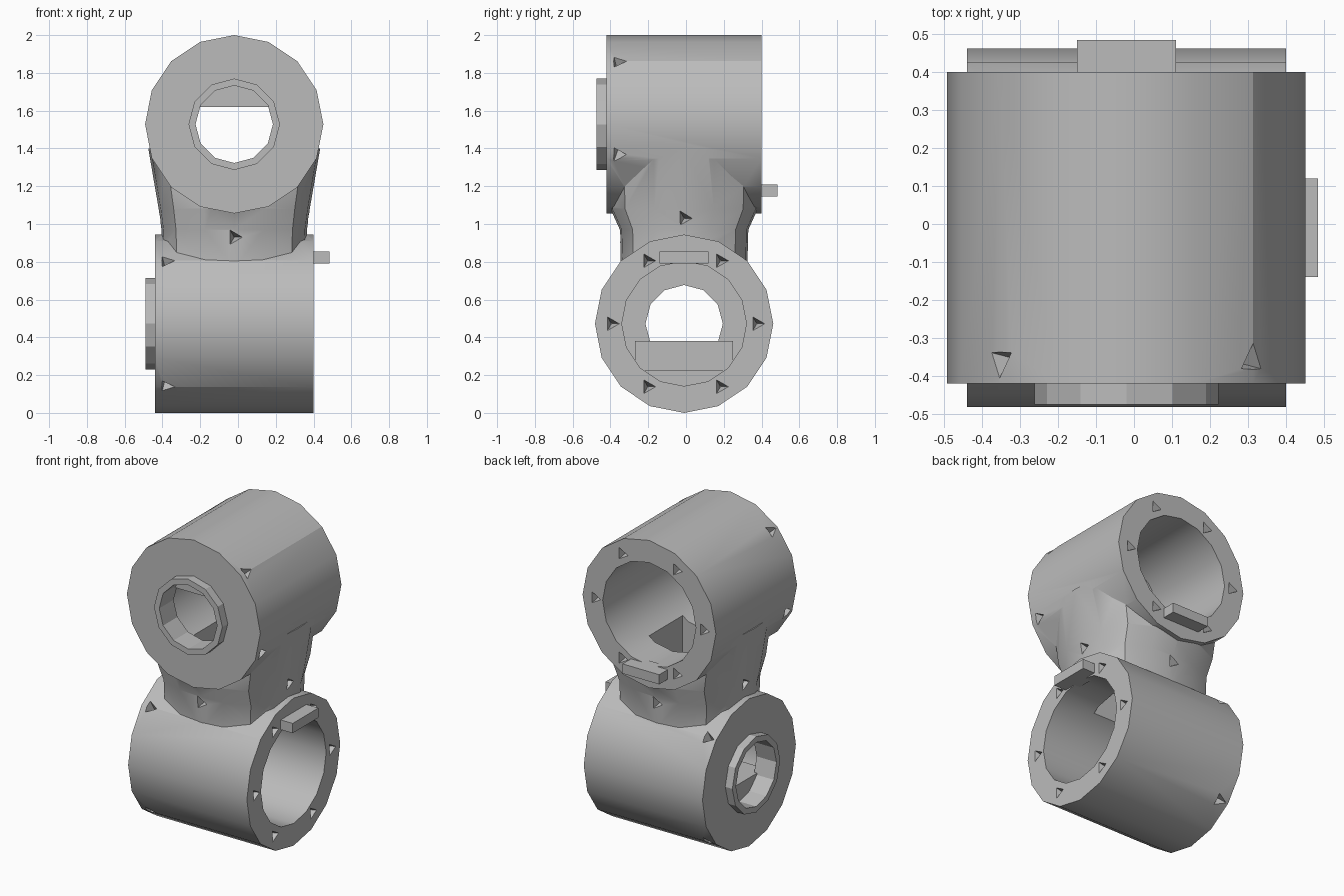
import bpy, bmesh
from math import sin, cos, pi, radians
from mathutils import Matrix, Vector

cube = bpy.data.objects.get("Cube")
if cube:
    bpy.data.objects.remove(cube, do_unlink=True)

grey = bpy.data.materials.new("plain_grey")
grey.use_nodes = True
colour = (0.5, 0.5, 0.5, 1)
grey.diffuse_color = colour
grey.node_tree.nodes["Principled BSDF"].inputs["Base Color"].default_value = colour

R, BORE, HOLE = 0.472, 0.33, 0.205


def to_object(name, bm):
    bmesh.ops.recalc_face_normals(bm, faces=bm.faces)
    mesh = bpy.data.meshes.new(name)
    bm.to_mesh(mesh)
    bm.free()
    mesh.materials.append(grey)
    obj = bpy.data.objects.new(name, mesh)
    bpy.context.scene.collection.objects.link(obj)
    return obj


def cone(name, frame, r1, r2, z0, z1, sides=16):
    bm = bmesh.new()
    turn = Matrix.Rotation(pi / 2, 4, 'Z')
    bmesh.ops.create_cone(bm, cap_ends=True, segments=sides, radius1=r1, radius2=r2, depth=z1 - z0,
                          matrix=frame @ Matrix.Translation((0, 0, (z0 + z1) / 2)) @ turn)
    return to_object(name, bm)


def box(name, frame, low, high):
    low, high = Vector(low), Vector(high)
    bm = bmesh.new()
    bmesh.ops.create_cube(bm, size=1, matrix=frame @ Matrix.Translation((low + high) / 2)
                          @ Matrix.Diagonal((*(high - low), 1)))
    return to_object(name, bm)


def combine(target, tool, operation):
    bpy.context.view_layer.objects.active = target
    mod = target.modifiers.new("combine", 'BOOLEAN')
    mod.object, mod.operation, mod.solver = tool, operation, 'EXACT'
    bpy.ops.object.modifier_apply(modifier=mod.name)
    bpy.data.objects.remove(tool, do_unlink=True)


def notch(target, point, inward):
    # three-sided screw hole
    turn = Vector(inward).to_track_quat('Z', 'Y').to_matrix().to_4x4()
    combine(target, cone("notch", Matrix.Translation(point) @ turn, 0.05, 0.004, -0.015, 0.07, 3), 'DIFFERENCE')


def frame_of(centre, neck_dir, open_dir):
    # local z points out of the open end, local y points to the neck
    y, z = Vector(neck_dir), Vector(open_dir)
    m = Matrix((y.cross(z), y, z)).transposed().to_4x4()
    m.translation = centre
    return m


# frame, closed end, collar end, angles of side notches
housings = {
    "upper": (frame_of((-0.02, 0, 2 - R), (0, 0, -1), (0, 1, 0)), -0.42, -0.475, (20, 160, 225, 315)),
    "lower": (frame_of((0, -0.01, R), (0, 0, 1), (1, 0, 0)), -0.44, -0.49, (45, 135, 225, 315)),
}

# flared neck between the two housings
bm = bmesh.new()
rings = []
for z, rx, ry in ((0.6, 0.37, 0.33), (0.97, 0.385, 0.34), (1.08, 0.40, 0.39), (1.4, 0.455, 0.40)):
    ring = []
    for i in range(16):
        a = 2 * pi * i / 16
        c, s = cos(a), sin(a)
        k = (c ** 4 + s ** 4) ** -0.18
        ring.append(bm.verts.new((-0.02 + c * k * rx, -0.01 + s * k * ry, z)))
    rings.append(ring)
for a, b in zip(rings, rings[1:]):
    for i in range(16):
        j = (i + 1) % 16
        bm.faces.new((a[i], a[j], b[j], b[i]))
bm.faces.new(rings[0][::-1])
bm.faces.new(rings[-1])
body = to_object("joint_body", bm)

# outer barrels and collars
for frame, closed, collar, _ in housings.values():
    combine(body, cone("barrel", frame, R, R, closed, 0.40), 'UNION')
    combine(body, cone("collar", frame, 0.242, 0.242, collar, -0.36, 12), 'UNION')

# bores, shaft holes and the cable duct through the neck
for frame, closed, _, _ in housings.values():
    combine(body, cone("bore", frame, BORE, BORE, closed + 0.09, 0.5), 'DIFFERENCE')
    combine(body, cone("shaft_hole", frame, HOLE, HOLE, -0.6, -0.2, 12), 'DIFFERENCE')
combine(body, box("duct", Matrix.Identity(4), (-0.19, -0.18, 0.65), (0.15, 0.16, 1.35)), 'DIFFERENCE')

# screw holes on rims and barrel sides
for frame, closed, _, angles in housings.values():
    turn = frame.to_3x3()
    for i in range(6):
        a = radians(60 * i)
        notch(body, frame @ Vector((0.385 * cos(a), 0.385 * sin(a), 0.40)), turn @ Vector((0, 0, -1)))
    for deg in angles:
        d = Vector((cos(radians(deg)), sin(radians(deg)), 0))
        notch(body, frame @ (d * R * 0.985 + Vector((0, 0, closed + 0.06))), turn @ -d)

# screw holes around the neck
for x, y, z in ((0, -1, 0.93), (0, 1, 0.93), (1, 0, 1.03), (-1, 0, 1.03)):
    notch(body, (-0.02 + x * 0.39, -0.01 + y * 0.335, z), (-x, -y, 0))

parts = [body]
for name, (frame, closed, _, _) in housings.items():
    # locating tab on the open rim and stop block inside the bore
    parts.append(box(name + "_tab", frame, (-0.13, 0.32, 0.36), (0.13, 0.382, 0.485)))
    parts.append(box(name + "_stop_block", frame, (-0.26, -0.25, closed + 0.07), (0.26, -0.092, closed + 0.25)))
# small bar inside the duct
parts.append(box("duct_bar", Matrix.Identity(4), (-0.08, -0.20, 0.94), (0.04, 0.18, 1.06)))

# smooth shading with sharp edges kept
bpy.context.view_layer.update()
bpy.ops.object.select_all(action='DESELECT')
for obj in parts:
    obj.select_set(True)
bpy.context.view_layer.objects.active = body
bpy.ops.object.shade_smooth_by_angle(angle=radians(28))
